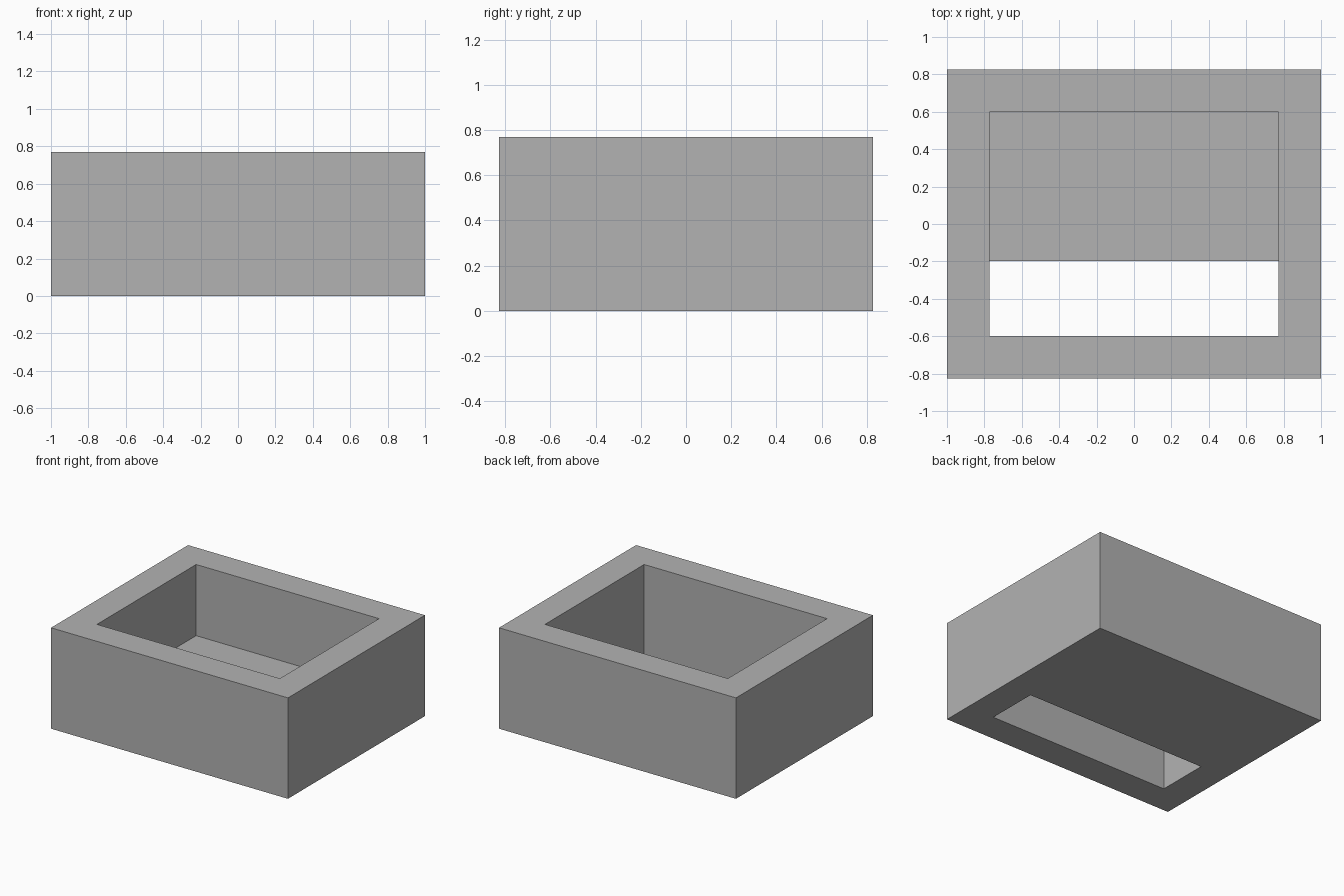
import bpy
import bmesh

cube = bpy.data.objects.get("Cube")
if cube:
    bpy.data.objects.remove(cube, do_unlink=True)

HALF_X, HALF_Y, HEIGHT = 1.0, 0.826, 0.77
WALL, FLOOR = 0.228, 0.227
SLOT_BACK = -0.197
IN_X, IN_Y = HALF_X - WALL, HALF_Y - WALL

grey = bpy.data.materials.new("grey")
grey.use_nodes = True
colour = (0.448, 0.448, 0.448, 1)
grey.diffuse_color = colour
grey.node_tree.nodes["Principled BSDF"].inputs["Base Color"].default_value = colour


def box(name, low, high):
    """Axis-aligned box between two corners."""
    mesh = bpy.data.meshes.new(name)
    bm = bmesh.new()
    bmesh.ops.create_cube(bm, size=1)
    for v in bm.verts:
        v.co = [high[i] if v.co[i] > 0 else low[i] for i in range(3)]
    bm.to_mesh(mesh)
    bm.free()
    mesh.materials.append(grey)
    obj = bpy.data.objects.new(name, mesh)
    bpy.context.collection.objects.link(obj)
    return obj


# Solid block, open tray recess and the slot through its floor
body = box("tray_body", (-HALF_X, -HALF_Y, 0), (HALF_X, HALF_Y, HEIGHT))
recess = box("recess_cutter", (-IN_X, -IN_Y, FLOOR), (IN_X, IN_Y, HEIGHT + 0.2))
slot = box("slot_cutter", (-IN_X, -IN_Y, -0.2), (IN_X, SLOT_BACK, HEIGHT + 0.2))

for cutter in (recess, slot):
    mod = body.modifiers.new(cutter.name, "BOOLEAN")
    mod.operation = "DIFFERENCE"
    mod.solver = "EXACT"
    mod.object = cutter

# Bake the cuts and drop the cutters
bpy.context.view_layer.update()
evaluated = body.evaluated_get(bpy.context.evaluated_depsgraph_get())
cut_mesh = bpy.data.meshes.new_from_object(evaluated)
body.modifiers.clear()
body.data = cut_mesh
for cutter in (recess, slot):
    bpy.data.objects.remove(cutter, do_unlink=True)
